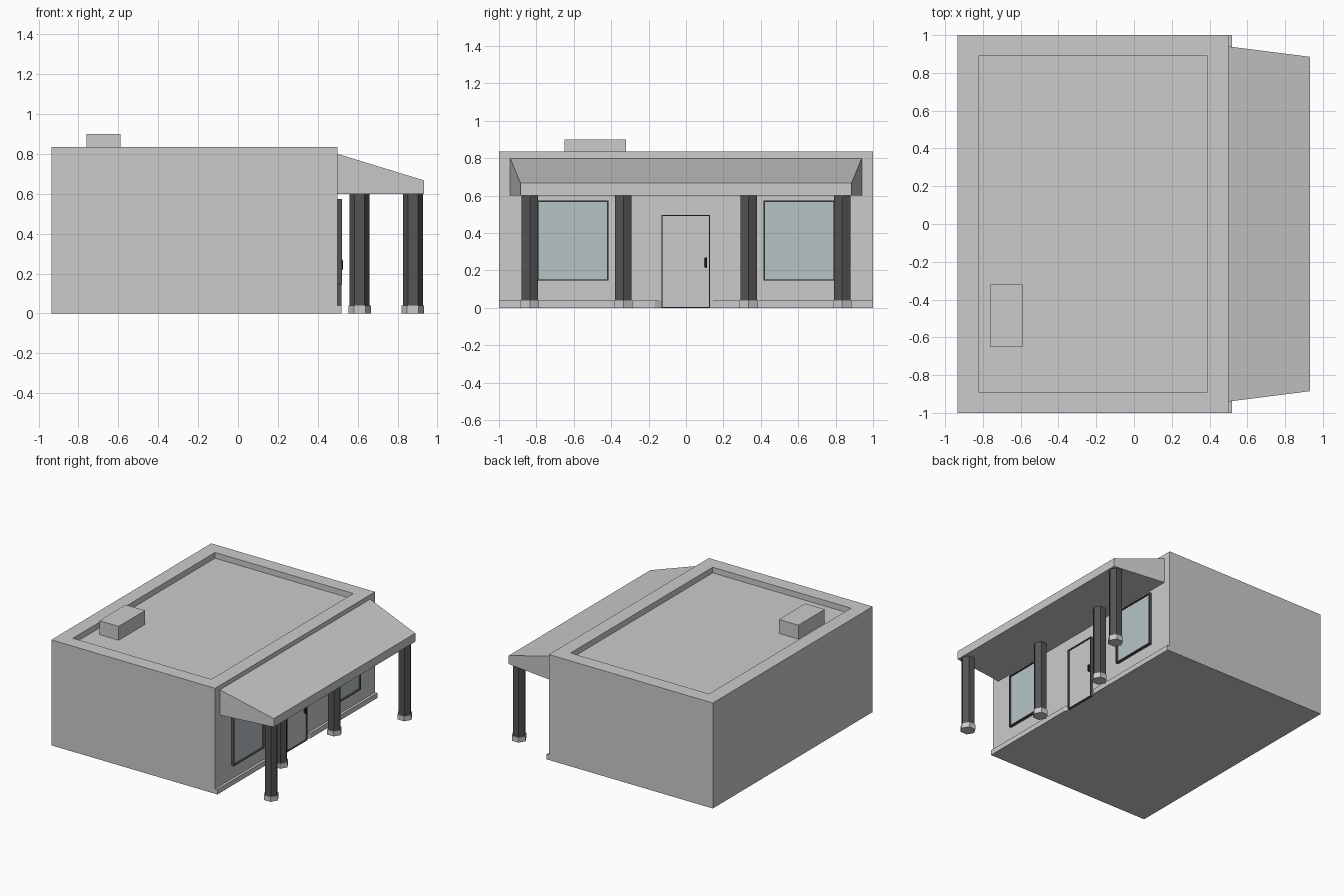
import bpy, bmesh, math
from mathutils import Vector, Matrix

if "Cube" in bpy.data.objects:
    bpy.data.objects.remove(bpy.data.objects["Cube"])


def material(name, r, g, b):
    m = bpy.data.materials.new(name)
    m.diffuse_color = (r, g, b, 1)
    m.use_nodes = True
    m.node_tree.nodes["Principled BSDF"].inputs["Base Color"].default_value = m.diffuse_color
    return m


WALL = material("wall_grey", 0.56, 0.56, 0.56)
DARK = material("dark_trim", 0.09, 0.09, 0.09)
BLACK = material("black_metal", 0.02, 0.02, 0.02)
GLASS = material("glass", 0.47, 0.55, 0.57)


def finish(bm, name, mat=None):
    bmesh.ops.recalc_face_normals(bm, faces=bm.faces)
    me = bpy.data.meshes.new(name)
    bm.to_mesh(me)
    bm.free()
    ob = bpy.data.objects.new(name, me)
    bpy.context.collection.objects.link(ob)
    if mat:
        me.materials.append(mat)
    return ob


def box_bm(x0, x1, y0, y1, z0, z1):
    bm = bmesh.new()
    mid = Vector(((x0 + x1) / 2, (y0 + y1) / 2, (z0 + z1) / 2))
    bmesh.ops.create_cube(bm, size=1, matrix=Matrix.Translation(mid)
                          @ Matrix.Diagonal((x1 - x0, y1 - y0, z1 - z0, 1)))
    return bm


def box(name, *dims, mat=None):
    return finish(box_bm(*dims), name, mat)


def prism(name, pts, offset, mat=None):
    # closed polygon swept along an offset
    bm = bmesh.new()
    f = bm.faces.new([bm.verts.new(p) for p in pts])
    ext = bmesh.ops.extrude_face_region(bm, geom=[f], use_keep_orig=True)
    bmesh.ops.translate(bm, vec=offset,
                        verts=[v for v in ext["geom"] if isinstance(v, bmesh.types.BMVert)])
    return finish(bm, name, mat)


def frame(name, y0, y1, z0, z1, t, x0, x1):
    # rectangular ring standing on the facade
    bm = box_bm(x0, x1, y0, y1, z0, z1)
    ends = [f for f in bm.faces if abs(f.normal.x) > 0.9]
    bmesh.ops.inset_individual(bm, faces=ends, thickness=t)
    bmesh.ops.bridge_loops(bm, edges=[e for f in ends for e in f.edges])
    bmesh.ops.delete(bm, geom=ends, context='FACES')
    return finish(bm, name, DARK)


# Main block with a sunken flat roof
bm = box_bm(-0.935, 0.5, -1, 1, 0.04, 0.835)
top = max(bm.faces, key=lambda f: f.calc_center_median().z)
bmesh.ops.inset_individual(bm, faces=[top], thickness=0.158)
roof = bmesh.ops.extrude_discrete_faces(bm, faces=[top])["faces"][0]
bmesh.ops.translate(bm, vec=(0, 0, -0.045), verts=roof.verts)
finish(bm, "building_body", WALL)

# Plinth, notched at the doorway
half = [(0.5, 0.13), (0.52, 0.165), (0.52, 1), (-0.935, 1)]
outline = half + [(x, -y) for x, y in reversed(half)]
prism("plinth", [(x, y, 0) for x, y in outline], (0, 0, 0.04))

# Rooftop unit
box("rooftop_unit", -0.76, -0.59, -0.65, -0.32, 0.79, 0.90)

# Porch canopy: wedge narrowing towards its outer edge
bm = box_bm(0.5, 0.933, -0.94, 0.94, 0.60, 0.80)
for v in bm.verts:
    if v.co.x > 0.6:
        v.co.y = math.copysign(0.885, v.co.y)
        v.co.z = min(v.co.z, 0.667)
finish(bm, "porch_canopy")


# Hexagonal porch posts on footings
def hexagon(name, x, y, r, z0, z1, mat=None):
    ring = [(x + r * math.cos(i * math.pi / 3), y + r * math.sin(i * math.pi / 3), z0)
            for i in range(6)]
    prism(name, ring, (0, 0, z1 - z0), mat)


for s, side in ((-1, "left"), (1, "right")):
    for x, y, row in ((0.61, 0.335, "inner"), (0.877, 0.835, "outer")):
        hexagon(f"{row}_post_{side}", x, s * y, 0.05, 0.04, 0.605, DARK)
        hexagon(f"{row}_footing_{side}", x, s * y, 0.057, 0, 0.04)
    # Windows
    c = s * 0.605
    frame(f"window_frame_{side}", c - 0.19, c + 0.19, 0.146, 0.574, 0.01, 0.495, 0.522)
    box(f"window_glass_{side}", 0.495, 0.508, c - 0.183, c + 0.183, 0.152, 0.568, mat=GLASS)

# Door, its frame and handle
frame("door_frame", -0.131, 0.128, 0, 0.497, 0.008, 0.495, 0.52)
box("door_panel", 0.495, 0.51, -0.125, 0.122, 0.002, 0.491, mat=WALL)
handle = box("door_handle", 0.508, 0.526, 0.099, 0.113, 0.216, 0.27, mat=BLACK)
bev = handle.modifiers.new("rounded", 'BEVEL')
bev.width, bev.segments = 0.005, 2
